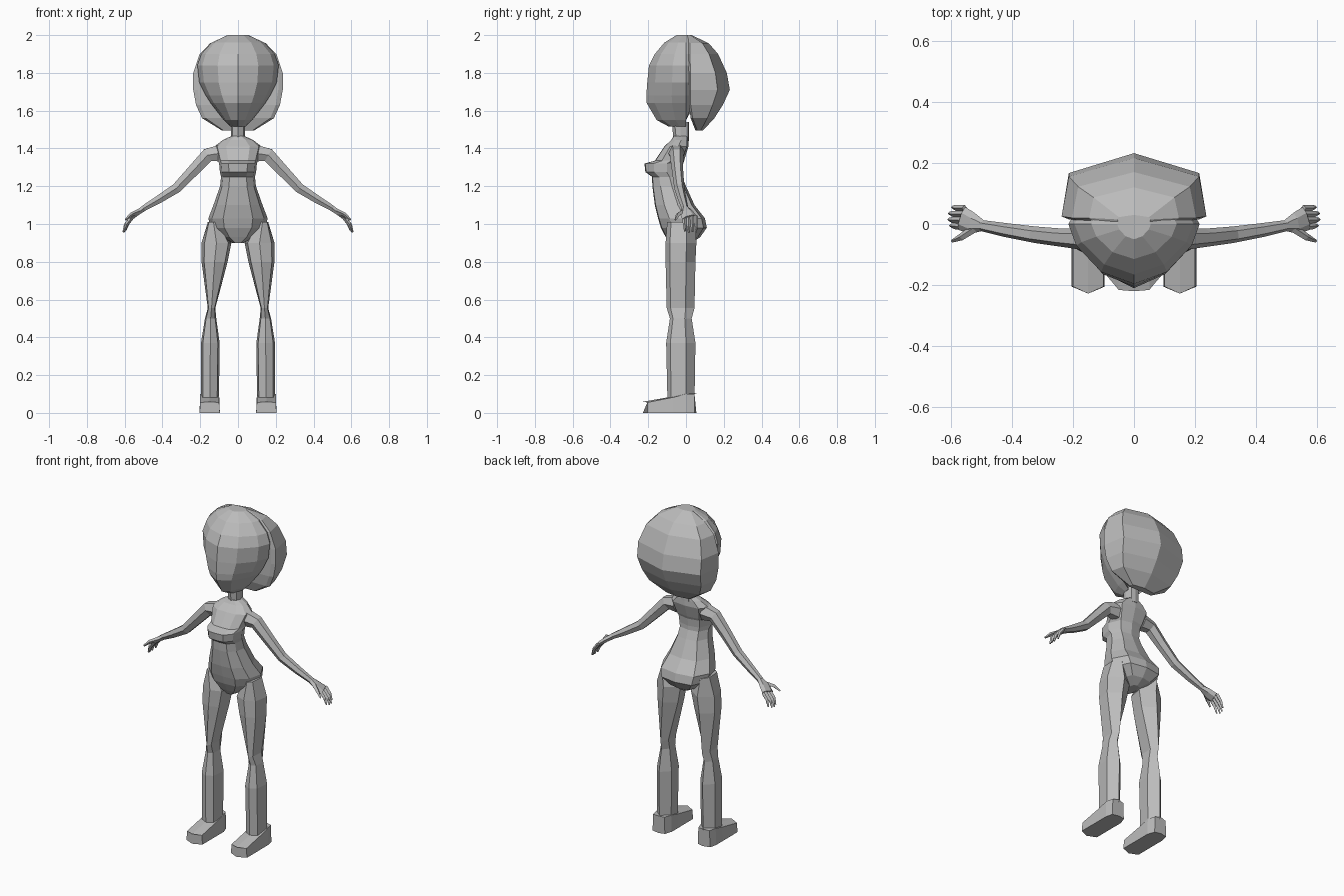
import bpy
import bmesh
from mathutils import Vector

cube = bpy.data.objects.get("Cube")
if cube:
    bpy.data.objects.remove(cube, do_unlink=True)

# One clay colour for the whole figure
clay = bpy.data.materials.new("clay_grey")
clay.use_nodes = True
GREY = (0.5, 0.5, 0.5, 1)
clay.diffuse_color = GREY
clay.node_tree.nodes["Principled BSDF"].inputs["Base Color"].default_value = GREY


def loft(name, rings, side=1):
    """Skin a list of equal-length rings and close both ends."""
    bm = bmesh.new()
    rows = [[bm.verts.new((p[0] * side, p[1], p[2])) for p in r] for r in rings]
    n = len(rows[0])
    for a, b in zip(rows, rows[1:]):
        for i in range(n):
            j = (i + 1) % n
            bm.faces.new((a[i], a[j], b[j], b[i]))
    bm.faces.new(rows[0])
    bm.faces.new(rows[-1])
    bmesh.ops.recalc_face_normals(bm, faces=bm.faces)
    mesh = bpy.data.meshes.new(name)
    bm.to_mesh(mesh)
    bm.free()
    mesh.materials.append(clay)
    obj = bpy.data.objects.new(name, mesh)
    bpy.context.collection.objects.link(obj)
    return obj


def symmetric(half, z, w):
    """Ring from half an outline (x fraction, y), first and last on the centre."""
    right = [(x * w, y, z) for x, y in half]
    return right + [(-x, y, h) for x, y, h in reversed(right[1:-1])]


def tube(name, path, side, sides=((1, -.5), (1, .5), (0, 1), (-1, .5), (-1, -.5), (0, -1))):
    """Limb along (centre, thickness, width); width runs along y."""
    pts = [Vector(p[0]) for p in path]
    rings = []
    for i, (_, thick, wide) in enumerate(path):
        t = (pts[min(i + 1, len(pts) - 1)] - pts[max(i - 1, 0)]).normalized()
        up = t.cross(Vector((0, 1, 0))).normalized()
        across = up.cross(t)
        rings.append([pts[i] + up * u * thick + across * v * wide for u, v in sides])
    return loft(name, rings, side)


# Head: z, half width, front, back
head = [(1.515, .04, -.09, -.03), (1.55, .075, -.155, 0), (1.64, .145, -.208, .05),
        (1.68, .17, -.21, .06), (1.75, .205, -.205, .08), (1.84, .215, -.196, .1),
        (1.9, .195, -.165, .1), (1.96, .14, -.115, .08), (2.0, .055, -.05, .03)]
loft("head", [symmetric([(0, f), (.5, f * .8), (.88, f * .36), (1, 0), (.8, b * .7), (0, b)], z, w)
              for z, w, f, b in head])

# Hair: z, half width, front, back
hair = [(1.495, .085, .05, .09), (1.56, .19, .025, .15), (1.63, .222, .015, .195),
        (1.71, .237, .015, .232), (1.8, .237, .015, .216), (1.9, .203, .01, .17),
        (1.957, .147, .01, .12), (2.0, .055, .005, .03)]
loft("hair", [symmetric([(0, f), (.9, f), (1, f + .01), (.9, f + (b - f) * .7), (0, b)], z, w)
              for z, w, f, b in hair])

# Neck
loft("neck", [symmetric([(0, f), (.8, f + .015), (1, -.03), (.7, .01), (0, .015)], z, .036)
              for z, f in ((1.44, -.066), (1.54, -.075))])

# Torso: z, half width, front, back
torso = [(.9, .03, -.09, .03), (.93, .09, -.107, .075), (.98, .145, -.133, .11),
         (1.03, .157, -.148, .1), (1.1, .13, -.165, .045), (1.2, .095, -.178, 0),
         (1.25, .09, -.18, -.02), (1.275, .096, -.215, -.02), (1.32, .1, -.22, -.015),
         (1.335, .105, -.165, -.01), (1.41, .125, -.115, .013), (1.445, .08, -.078, .012),
         (1.465, .036, -.065, .01)]
rings = []
for z, w, f, b in torso:
    d = b - f
    rings.append(symmetric([(0, f), (.5, f + d * .02), (.88, f + d * .24), (1, f + d * .58),
                            (.7, f + d * .93), (0, b)], z, w))
loft("torso", rings)

# Legs: z, inner x, outer x, front, back
leg = [(1.01, .1, .16, -.1, .05), (.9, .035, .193, -.108, .055), (.8, .055, .193, -.108, .05),
       (.555, .12, .16, -.102, .045), (.5, .115, .175, -.085, .03),
       (.37, .097, .196, -.105, .05), (.06, .101, .196, -.098, .045)]
leg_rings = []
for z, a, c, f, b in leg:
    m, d = (a + c) / 2, b - f
    leg_rings.append([(m, f, z), (c - (c - a) * .1, f + d * .14, z), (c, f + d * .68, z),
                      (m, b, z), (a, f + d * .68, z), (a + (c - a) * .1, f + d * .14, z)])

# Feet: y, middle y, inner x, outer x, top height
foot = [(.045, .055, .115, .19, .1), (0, 0, .1, .2, .1), (-.065, -.07, .1, .2, .083),
        (-.205, -.228, .1, .2, .055)]
foot_rings = [[(a - .004, y, 0), (.15, m, 0), (c + .004, y, 0), (c, y, h), (.15, m, h + .004),
               (a, y, h)] for y, m, a, c, h in foot]

# Arms: centre, thickness, width
arm = [((.09, -.05, 1.375), .045, .045), ((.16, -.05, 1.365), .036, .036),
       ((.235, -.045, 1.285), .031, .03), ((.325, -.035, 1.19), .026, .027),
       ((.42, -.02, 1.13), .021, .023), ((.5, -.005, 1.083), .015, .018)]
palm = [((.495, -.005, 1.085), .015, .018), ((.53, .002, 1.062), .014, .036),
        ((.563, .018, 1.035), .012, .04)]

DIAMOND = ((1, 0), (0, 1), (-1, 0), (0, -1))
for side, label in ((1, "left"), (-1, "right")):
    loft(label + "_leg", leg_rings, side)
    loft(label + "_foot", foot_rings, side)
    tube(label + "_arm", arm, side)
    tube(label + "_palm", palm, side)
    # Fingers fan out slightly from the palm
    for k in range(4):
        y = -.012 + k * .02
        reach = (0, .006, .004, -.006)[k]
        tube(f"{label}_finger_{k + 1}",
             [((.555, y + .004, 1.042), .011, .011),
              ((.589 + reach, y + .005, 1.0 - reach), .01, .01),
              ((.601 + reach, y + .007, .962 - reach), .005, .005)], side, DIAMOND)
    tube(label + "_thumb", [((.52, -.012, 1.07), .012, .014), ((.565, -.042, 1.05), .011, .012),
                            ((.596, -.056, 1.022), .005, .005)], side, DIAMOND)
